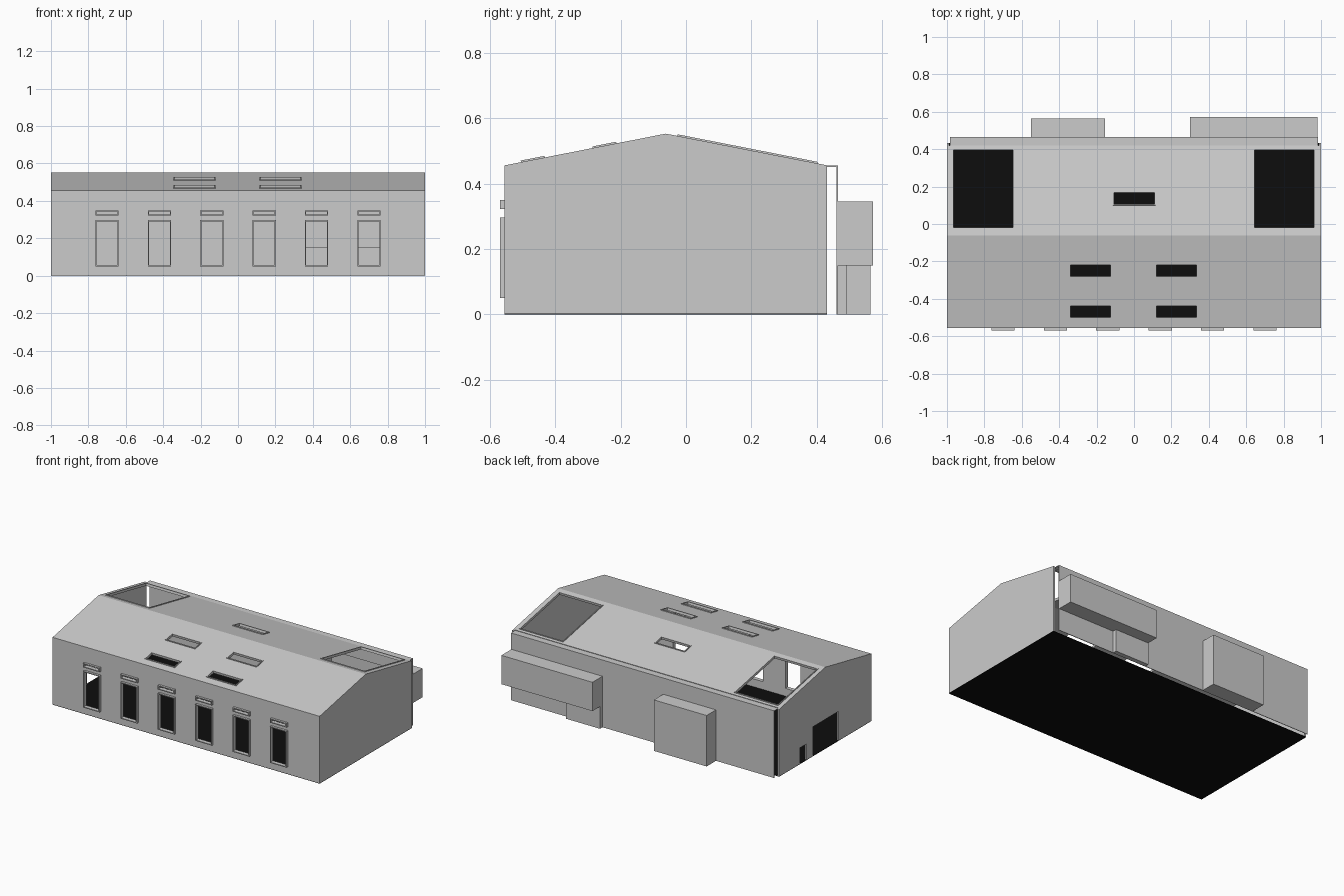
import bpy, bmesh
from mathutils import Vector

if "Cube" in bpy.data.objects:
    bpy.data.objects.remove(bpy.data.objects["Cube"])


def material(name, rgb):
    m = bpy.data.materials.new(name)
    m.diffuse_color = (*rgb, 1)
    m.use_nodes = True
    m.node_tree.nodes["Principled BSDF"].inputs["Base Color"].default_value = m.diffuse_color
    return m


GREY = material("wall grey", (0.6, 0.6, 0.6))
BLACK = material("floor black", (0.004, 0.004, 0.004))
T = 0.012                       # shell thickness
HX, FRONT, BACK = 1.0, -0.555, 0.432
EAVE, RIDGE, RIDGE_Y = 0.456, 0.553, -0.062
BASE = 0.003


def finish(name, bm, mat):
    bmesh.ops.recalc_face_normals(bm, faces=bm.faces)
    me = bpy.data.meshes.new(name)
    bm.to_mesh(me)
    bm.free()
    me.materials.append(mat)
    ob = bpy.data.objects.new(name, me)
    bpy.context.collection.objects.link(ob)
    return ob


def thicken(bm, inward, depth):
    """Extrude a flat sheet into a plate, keeping both skins."""
    geo = bmesh.ops.extrude_face_region(bm, geom=bm.faces[:], use_keep_orig=True)
    moved = [g for g in geo["geom"] if isinstance(g, bmesh.types.BMVert)]
    bmesh.ops.translate(bm, verts=moved, vec=inward * depth)


def panel(name, origin, u, v, bounds, holes, inward, depth=T):
    """Flat plate spanned by u and v, with rectangular holes (u0, u1, v0, v1)."""
    us = sorted({x for r in [bounds] + holes for x in r[:2]})
    vs = sorted({x for r in [bounds] + holes for x in r[2:]})
    bm = bmesh.new()
    grid = [[bm.verts.new(origin + u * a + v * b) for b in vs] for a in us]
    for i in range(len(us) - 1):
        for j in range(len(vs) - 1):
            a, b = (us[i] + us[i + 1]) / 2, (vs[j] + vs[j + 1]) / 2
            if not any(h[0] < a < h[1] and h[2] < b < h[3] for h in holes):
                bm.faces.new((grid[i][j], grid[i + 1][j],
                              grid[i + 1][j + 1], grid[i][j + 1]))
    bmesh.ops.delete(bm, geom=[p for p in bm.verts if not p.link_faces], context="VERTS")
    thicken(bm, inward, depth)
    return finish(name, bm, GREY)


def rim(name, origin, u, v, rect, inward, height, bar=0.006):
    """Raised frame just inside a rectangular opening."""
    inner = (rect[0] + bar, rect[1] - bar, rect[2] + bar, rect[3] - bar)
    panel(name, origin - inward * height, u, v, rect, [inner], inward, height + T)


def box(name, x0, x1, y0, y1, z0, z1, mat=GREY, open_front=False):
    bm = bmesh.new()
    bmesh.ops.create_cube(bm, size=1)
    for p in bm.verts:
        p.co = ((x0 + x1) / 2 + p.co.x * (x1 - x0),
                (y0 + y1) / 2 + p.co.y * (y1 - y0),
                (z0 + z1) / 2 + p.co.z * (z1 - z0))
    if open_front:
        bm.faces.ensure_lookup_table()
        face = min(bm.faces, key=lambda f: f.calc_center_median().y)
        bmesh.ops.delete(bm, geom=[face], context="FACES_ONLY")
    return finish(name, bm, mat)


X, Z = Vector((1, 0, 0)), Vector((0, 0, 1))

# Floor slab
box("floor", -HX, HX, FRONT, BACK, 0, BASE, BLACK)

# Front wall with six tall windows and a transom above each
windows = []
for i in range(6):
    c = -0.70 + 0.28 * i
    windows += [(c - 0.062, c + 0.062, 0.05, 0.297), (c - 0.062, c + 0.062, 0.322, 0.35)]
front_at = Vector((0, FRONT, 0))
panel("front_wall", front_at, X, Z, (-HX, HX, BASE, EAVE), windows, Vector((0, 1, 0)))
for w in windows:
    rim("window_frame", front_at, X, Z, w, Vector((0, 1, 0)), 0.015)

# Gable ends, the left one with two doorways
top = [(FRONT, EAVE), (RIDGE_Y, RIDGE), (BACK, EAVE), (BACK, BASE)]
doors = [(0.21, BASE), (0.21, 0.11), (0.14, 0.11), (0.14, BASE),
         (0.07, BASE), (0.07, 0.20), (-0.205, 0.20), (-0.205, BASE)]
for name, x, notches in (("left_gable", -HX, doors), ("right_gable", HX, [])):
    bm = bmesh.new()
    bm.faces.new([bm.verts.new((x, y, z)) for y, z in [(FRONT, BASE)] + top + notches])
    thicken(bm, Vector((-x, 0, 0)), T)
    bmesh.ops.triangulate(bm, faces=[f for f in bm.faces if len(f.verts) > 4])
    finish(name, bm, GREY)

# Roof slopes; skylights are given as x0, x1, y0, y1 in plan
ridge = Vector((0, RIDGE_Y, RIDGE))
front_lights = [(x, x + 0.225, y, y + 0.073) for x in (-0.345, 0.115) for y in (-0.505, -0.286)]
back_lights = [(-0.972, -0.642, -0.027, 0.402), (0.638, 0.968, -0.027, 0.402),
               (-0.112, 0.115, 0.1, 0.173)]
for name, edge, lights in (("front_roof", FRONT, front_lights), ("back_roof", BACK, back_lights)):
    run = edge - RIDGE_Y
    slope = Vector((0, 1, (EAVE - RIDGE) / run))       # one unit of y along the slope
    inward = X.cross(slope).normalized() * -1
    holes = [(a, b, c - RIDGE_Y, d - RIDGE_Y) for a, b, c, d in lights]
    end = run if run < 0 else 0.42 - RIDGE_Y
    panel(name, ridge, X, slope, (-HX, HX, min(0, end), max(0, end)), holes, inward)
    for h in holes:
        rim("skylight_frame", ridge, X, slope, h, inward, 0.005)

# Back wall with a flat top ledge, open at its two ends
BX, BY = 0.985, 0.465
panel("back_wall", Vector((0, BY, 0)), X, Z, (-BX, BX, 0, 0.455),
      [(0.3, 0.98, 0.15, 0.345)], Vector((0, -1, 0)), 0.004)
panel("back_ledge", Vector((0, 0, 0.455)), X, Vector((0, 1, 0)),
      (-BX, BX, 0.415, BY), [], Vector((0, 0, -1)), 0.004)

# Rear extensions
box("raised_bay", 0.3, 0.982, BY - 0.004, 0.572, 0.15, 0.345, open_front=True)
box("bay_support", 0.3, 0.555, BY - 0.004, 0.492, 0, 0.15)
box("rear_annex", -0.55, -0.155, BY - 0.004, 0.565, 0, 0.345)
